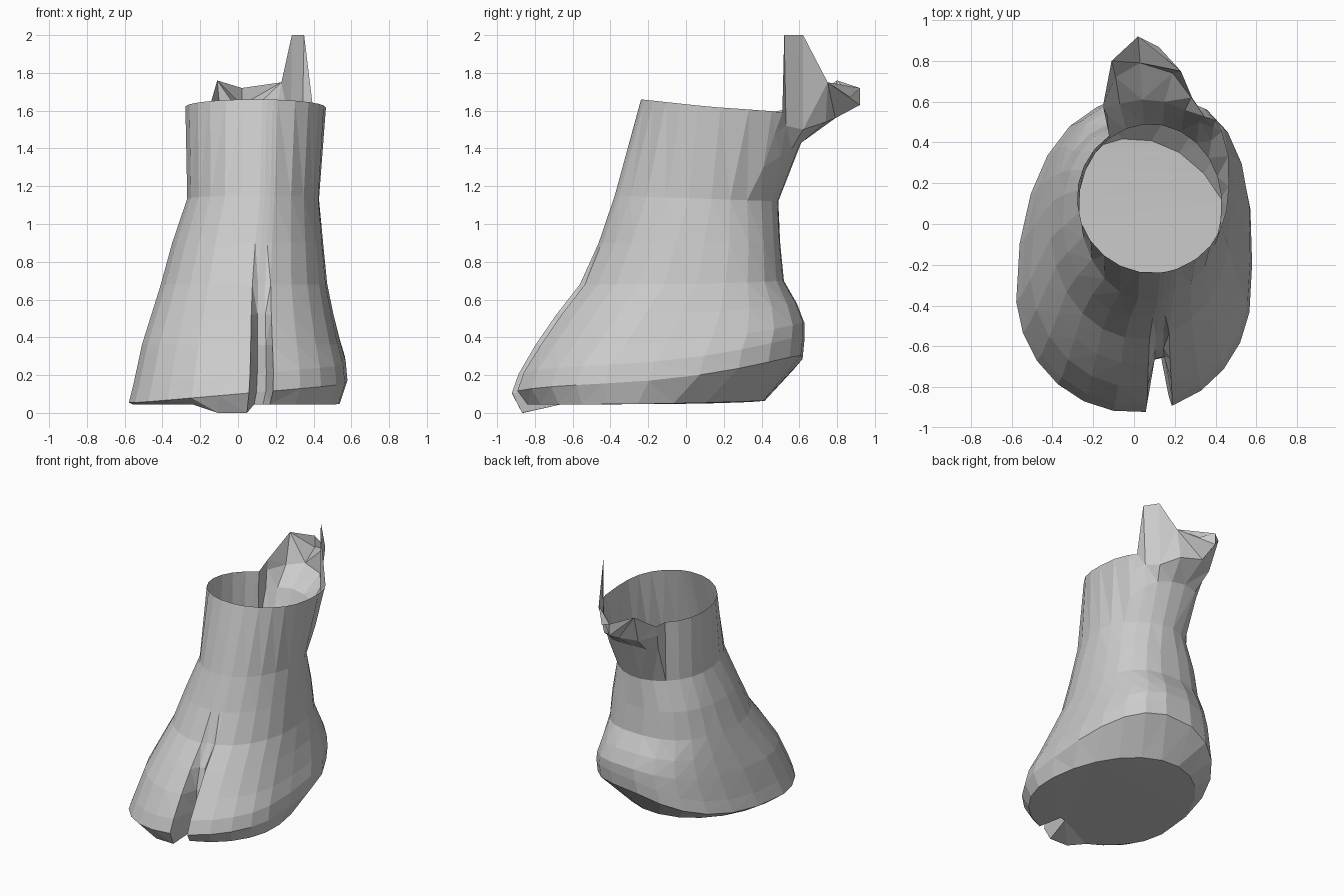
import bpy, bmesh, math

if "Cube" in bpy.data.objects:
    bpy.data.objects.remove(bpy.data.objects["Cube"])

# Rings up the leg: z, back lift, left x, right x, front y, back y, widest y,
# cleft depth, heel skew to the right
RINGS = [
    (0.045, 0.02, -0.56, 0.54, -0.87, 0.42, -0.32, 0.20, 0.0),
    (0.10, 0.20, -0.58, 0.575, -0.925, 0.62, -0.33, 0.25, 0.07),
    (0.20, 0.20, -0.555, 0.565, -0.89, 0.63, -0.30, 0.22, 0.08),
    (0.36, 0.12, -0.51, 0.535, -0.80, 0.63, -0.22, 0.13, 0.08),
    (0.52, 0.06, -0.46, 0.50, -0.69, 0.59, -0.12, 0.06, 0.06),
    (0.68, 0.02, -0.41, 0.47, -0.565, 0.52, -0.02, 0.02, 0.04),
    (0.90, 0.00, -0.35, 0.45, -0.465, 0.50, 0.03, 0.0, 0.02),
    (1.15, -0.03, -0.27, 0.43, -0.38, 0.49, 0.10, 0.0, 0.0),
    (1.66, -0.08, -0.28, 0.46, -0.24, 0.50, 0.13, 0.0, 0.0),
]
# Angles from the front; the first four shape the cleft between the toes
ANGLES = [6, 10, 15, 19] + [20 + 15 * k for k in range(1, 23)]
N = len(ANGLES)

# Flared back flap, rows from low to high, right to left
FLAP = [
    [(0.38, 0.41, 1.30), (0.32, 0.50, 1.36), (0.25, 0.56, 1.40), (0.15, 0.60, 1.42),
     (0.04, 0.61, 1.43), (-0.07, 0.59, 1.42), (-0.13, 0.53, 1.42)],
    [(0.39, 0.47, 1.48), (0.34, 0.53, 1.52), (0.28, 0.62, 1.50), (0.19, 0.74, 1.54),
     (0.03, 0.79, 1.56), (-0.09, 0.72, 1.54), (-0.15, 0.57, 1.54)],
    [(0.40, 0.51, 1.59), (0.35, 0.52, 2.00), (0.285, 0.62, 2.00), (0.23, 0.75, 1.75),
     (0.02, 0.92, 1.63), (-0.11, 0.80, 1.76), (-0.15, 0.59, 1.62)],
]
FIRST, LAST = 10, 16

bm = bmesh.new()


def ring(z, lift, xl, xr, yf, yb, cy, depth, skew):
    xm, rx = (xl + xr) / 2, (xr - xl) / 2
    out = []
    for i, a in enumerate(ANGLES):
        s, c = math.sin(math.radians(a)), math.cos(math.radians(a))
        x, y = xm + rx * s, cy + c * (yf - cy)
        if c < 0:                        # squarer heel, leaning to the right
            p = 0.8 if skew else 1.0
            x = xm + rx * math.copysign(abs(s) ** p, s) - skew * c
            y = cy + abs(c) ** p * (yb - cy)
        if i in (1, 2):
            y += depth
        t = max(0, (y - yf) / (yb - yf))
        h = z + lift * (t if z > 1 else t ** 3 * (1 + 0.5 * min(0, s)))
        if 0.05 < z < 0.3:               # right edge of the sole is higher
            h += 0.05 * s
        if z > 1.5 and c < 0 < s:        # rim widens towards the flap
            x, y = x - 0.08 * s * c, y - 0.24 * s * c
        if z < 0.05 and i in (0, N - 1):
            h = 0.0                      # toe tip touches the ground
        out.append(bm.verts.new((x, y, h)))
    return out


# Leg and foot shell, leaving room for the flap in the top band
rings = [ring(*r) for r in RINGS]
for k in range(len(rings) - 1):
    for i in range(N):
        if k == len(rings) - 2 and FIRST <= i < LAST:
            continue
        j = (i + 1) % N
        bm.faces.new((rings[k][i], rings[k][j], rings[k + 1][j], rings[k + 1][i]))

# Closed sole
sole = bm.faces.new(list(reversed(rings[0])))
bmesh.ops.triangulate(bm, faces=[sole])

# Back flap, joined to the ankle ring
rows = [rings[-2][FIRST:LAST + 1]] + [[bm.verts.new(p) for p in row] for row in FLAP]
for lo, hi in zip(rows, rows[1:]):
    for i in range(len(lo) - 1):
        bm.faces.new((lo[i], lo[i + 1], hi[i + 1], hi[i]))

# Pointed middle tip of the lip
tip = bm.verts.new((0.02, 0.92, 1.72))
dip = bm.verts.new((0.12, 0.87, 1.67))
lip = rows[3]
bm.faces.new((lip[3], lip[4], tip, dip))
bm.faces.new((lip[4], lip[5], tip))

# Side gussets between the flap and the round rim
for col, idx in ((0, FIRST), (-1, LAST)):
    rim = rings[-1][idx]
    for lo, hi in zip(rows, rows[1:]):
        order = (lo[col], hi[col], rim)
        bm.faces.new(order if col == 0 else order[::-1])

# Extra facets for the low-poly look
bmesh.ops.triangulate(bm, faces=[f for f in bm.faces if len(f.verts) > 3])
bmesh.ops.recalc_face_normals(bm, faces=bm.faces)

# Remove rim vertices no longer used by any face
bmesh.ops.delete(bm, geom=[v for v in bm.verts if not v.link_faces], context='VERTS')

mesh = bpy.data.meshes.new("cloven_foot")
bm.to_mesh(mesh)
bm.free()
obj = bpy.data.objects.new("cloven_foot", mesh)
bpy.context.collection.objects.link(obj)
